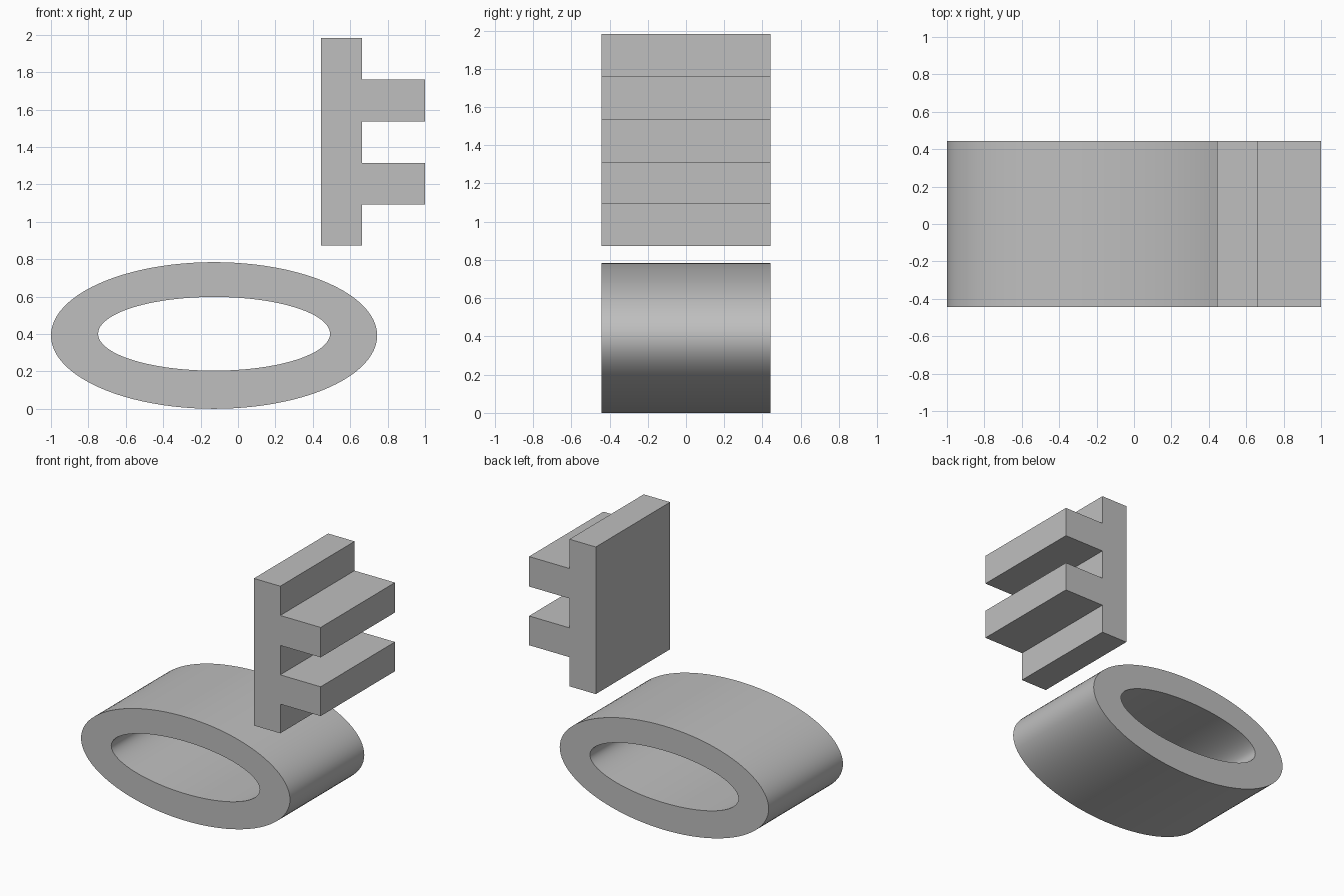
import bpy, bmesh, math

if "Cube" in bpy.data.objects:
    bpy.data.objects.remove(bpy.data.objects["Cube"])

DEPTH = 0.443  # half extent along y

grey = bpy.data.materials.new("light grey")
grey.diffuse_color = (0.52, 0.52, 0.52, 1)
grey.use_nodes = True
grey.node_tree.nodes["Principled BSDF"].inputs["Base Color"].default_value = grey.diffuse_color


def make_object(name, bm):
    bmesh.ops.recalc_face_normals(bm, faces=bm.faces)
    mesh = bpy.data.meshes.new(name)
    bm.to_mesh(mesh)
    bm.free()
    mesh.materials.append(grey)
    obj = bpy.data.objects.new(name, mesh)
    bpy.context.collection.objects.link(obj)
    return obj


def ellipse(bm, cx, cz, rx, rz, y, n=96):
    return [bm.verts.new((cx + rx * math.cos(2 * math.pi * i / n), y,
                          cz + rz * math.sin(2 * math.pi * i / n))) for i in range(n)]


# Oval ring: four ellipse loops bridged into a closed tube section
bm = bmesh.new()
outer = (-0.128, 0.392, 0.872, 0.392)
inner = (-0.128, 0.401, 0.62, 0.197)
loops = [ellipse(bm, *outer, -DEPTH), ellipse(bm, *outer, DEPTH),
         ellipse(bm, *inner, DEPTH), ellipse(bm, *inner, -DEPTH)]
for k in range(4):
    a, b = loops[k], loops[(k + 1) % 4]
    for i in range(len(a)):
        j = (i + 1) % len(a)
        bm.faces.new((a[i], a[j], b[j], b[i]))
ring = make_object("oval_ring", bm)
bpy.context.view_layer.objects.active = ring
ring.select_set(True)
bpy.ops.object.shade_smooth_by_angle(angle=math.radians(30))

# Bracket: upright plate with two shelves, extruded from its side profile
X0, X1, X2 = 0.443, 0.663, 1.0
profile = [(X0, 0.872), (X1, 0.872), (X1, 1.092), (X2, 1.092), (X2, 1.313), (X1, 1.313),
           (X1, 1.535), (X2, 1.535), (X2, 1.761), (X1, 1.761), (X1, 1.982), (X0, 1.982)]
bm = bmesh.new()
face = bm.faces.new([bm.verts.new((x, -DEPTH, z)) for x, z in profile])
ext = bmesh.ops.extrude_face_region(bm, geom=[face])
bmesh.ops.translate(bm, vec=(0, 2 * DEPTH, 0),
                    verts=[v for v in ext["geom"] if isinstance(v, bmesh.types.BMVert)])
make_object("shelf_bracket", bm)
